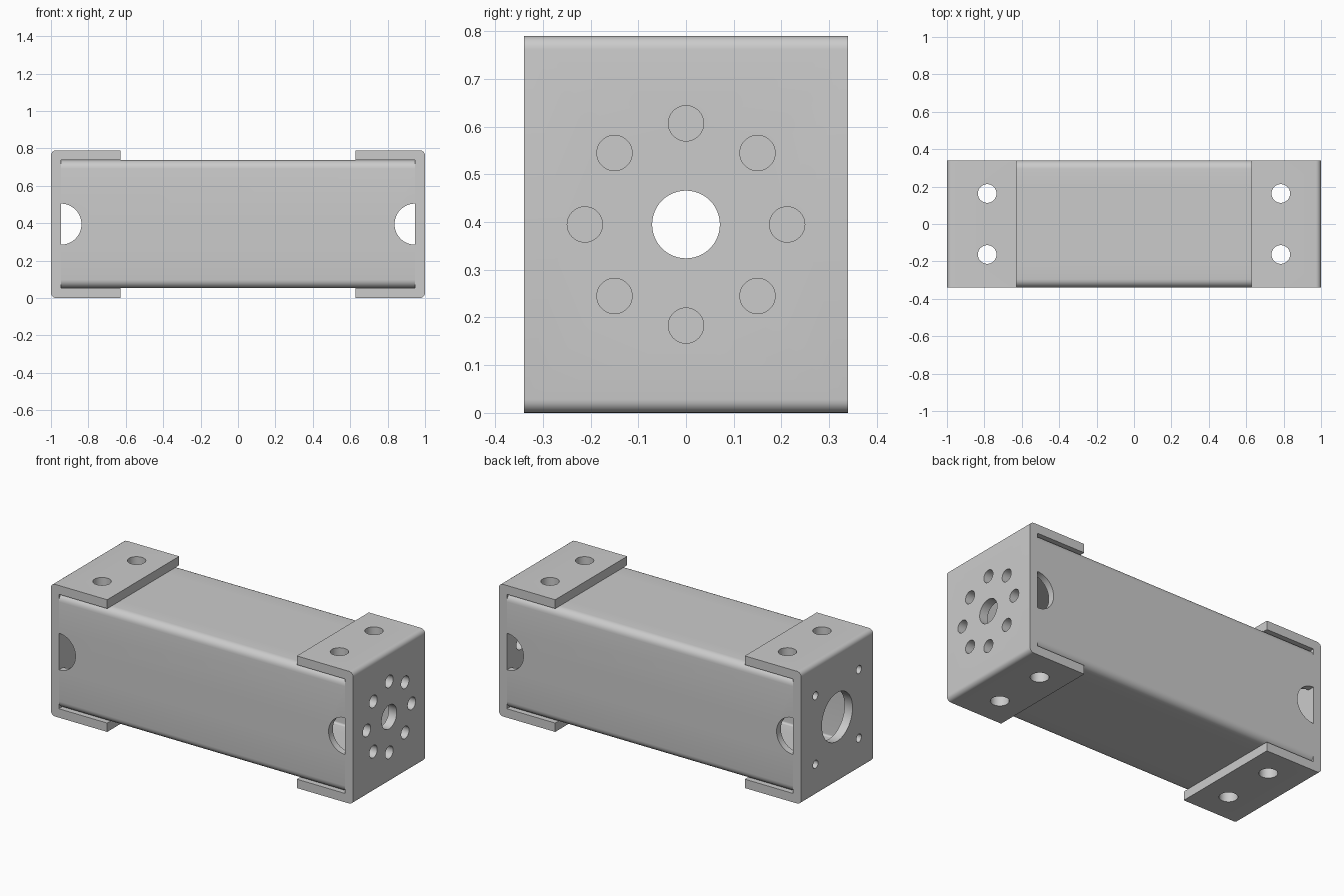
import bpy, bmesh, math
from mathutils import Matrix, Vector

if "Cube" in bpy.data.objects:
    bpy.data.objects.remove(bpy.data.objects["Cube"], do_unlink=True)

HEIGHT, HALF_DEPTH, WALL = 0.79, 0.34, 0.053
MID = HEIGHT / 2
FLANGE_END = 0.627
TUBE_END = 1 - WALL


def to_object(name, bm):
    bmesh.ops.recalc_face_normals(bm, faces=bm.faces)
    mesh = bpy.data.meshes.new(name)
    bm.to_mesh(mesh)
    bm.free()
    obj = bpy.data.objects.new(name, mesh)
    bpy.context.collection.objects.link(obj)
    return obj


def prism(name, points, sweep):
    """Extrude a closed outline of 3D points along a vector."""
    bm = bmesh.new()
    face = bm.faces.new([bm.verts.new(p) for p in points])
    extruded = bmesh.ops.extrude_face_region(bm, geom=[face])
    moved = [g for g in extruded["geom"] if isinstance(g, bmesh.types.BMVert)]
    bmesh.ops.translate(bm, verts=moved, vec=sweep)
    return to_object(name, bm)


def arc(cx, cy, radius, start, steps=6):
    """Quarter turn, counter-clockwise from the start angle in degrees."""
    angles = [math.radians(start + 90 * i / steps) for i in range(steps + 1)]
    return [(cx + radius * math.cos(a), cy + radius * math.sin(a)) for a in angles]


def drills(name, holes, axis, length):
    """One cutter made of cylinders; each hole is (centre, radius)."""
    turn = Vector((0, 0, 1)).rotation_difference(Vector(axis)).to_matrix().to_4x4()
    bm = bmesh.new()
    for centre, radius in holes:
        bmesh.ops.create_cone(bm, cap_ends=True, segments=48, radius1=radius,
                              radius2=radius, depth=length,
                              matrix=Matrix.Translation(centre) @ turn)
    return to_object(name, bm)


def cut(obj, cutter):
    cutter.hide_render = True
    mod = obj.modifiers.new("cut", "BOOLEAN")
    mod.operation, mod.solver, mod.object = "DIFFERENCE", "EXACT", cutter
    bpy.context.view_layer.objects.active = obj
    bpy.ops.object.modifier_apply(modifier=mod.name)
    bpy.data.objects.remove(cutter, do_unlink=True)


def finish(obj):
    bpy.ops.object.select_all(action="DESELECT")
    obj.select_set(True)
    bpy.context.view_layer.objects.active = obj
    bpy.ops.object.shade_smooth_by_angle(angle=math.radians(35))


def bolt_holes(side):
    """Vertical bolt holes shared by a bracket's flanges and the tube."""
    return [((side * 0.785, y, MID), 0.05) for y in (-0.163, 0.163)]


def bracket(name, side, face_holes):
    """Folded U-shaped end bracket with a drilled end plate."""
    bend = 0.028
    outline = [(FLANGE_END, 0), *arc(1 - bend, bend, bend, -90),
               *arc(1 - bend, HEIGHT - bend, bend, 0), (FLANGE_END, HEIGHT),
               (FLANGE_END, HEIGHT - WALL), (TUBE_END, HEIGHT - WALL),
               (TUBE_END, WALL), (FLANGE_END, WALL)]
    obj = prism(name, [(side * x, -HALF_DEPTH, z) for x, z in outline],
                (0, 2 * HALF_DEPTH, 0))
    cut(obj, drills("flange_drill", bolt_holes(side), (0, 0, 1), 2))
    plate = [((side * 0.97, y, MID + z), r) for y, z, r in face_holes]
    cut(obj, drills("plate_drill", plate, (1, 0, 0), 0.2))
    finish(obj)


def tube_solid(name, half_y, half_z, radius, half_length):
    """Rounded rectangular bar along x."""
    y, z = half_y - radius, half_z - radius
    corners = [(y, z, 0), (-y, z, 90), (-y, -z, 180), (y, -z, 270)]
    outline = [p for cy, cz, a in corners for p in arc(cy, cz, radius, a)]
    return prism(name, [(-half_length, py, MID + pz) for py, pz in outline],
                 (2 * half_length, 0, 0))


# Hollow square tube with bolt holes and half-round end notches
half_z, gauge = MID - WALL, 0.04
tube = tube_solid("square_tube", HALF_DEPTH, half_z, 0.045, TUBE_END)
cut(tube, tube_solid("tube_bore", HALF_DEPTH - gauge, half_z - gauge, 0.012, 1.2))
cut(tube, drills("tube_drill", bolt_holes(1) + bolt_holes(-1), (0, 0, 1), 2))
notches = [((side * TUBE_END, 0, MID), 0.11) for side in (-1, 1)]
cut(tube, drills("notch_drill", notches, (0, 1, 0), 2))
finish(tube)

# Left bracket: centre hole and a ring of eight holes
ring = [(0.212 * math.cos(i * math.pi / 4), 0.212 * math.sin(i * math.pi / 4), 0.037)
        for i in range(8)]
bracket("left_end_bracket", 1, [(0, 0, 0.071)] + ring)

# Right bracket: large pilot hole and four mounting holes
corners = [(y, z, 0.024) for y in (-0.205, 0.205) for z in (-0.205, 0.205)]
bracket("right_end_bracket", -1, [(0, 0, 0.145)] + corners)
